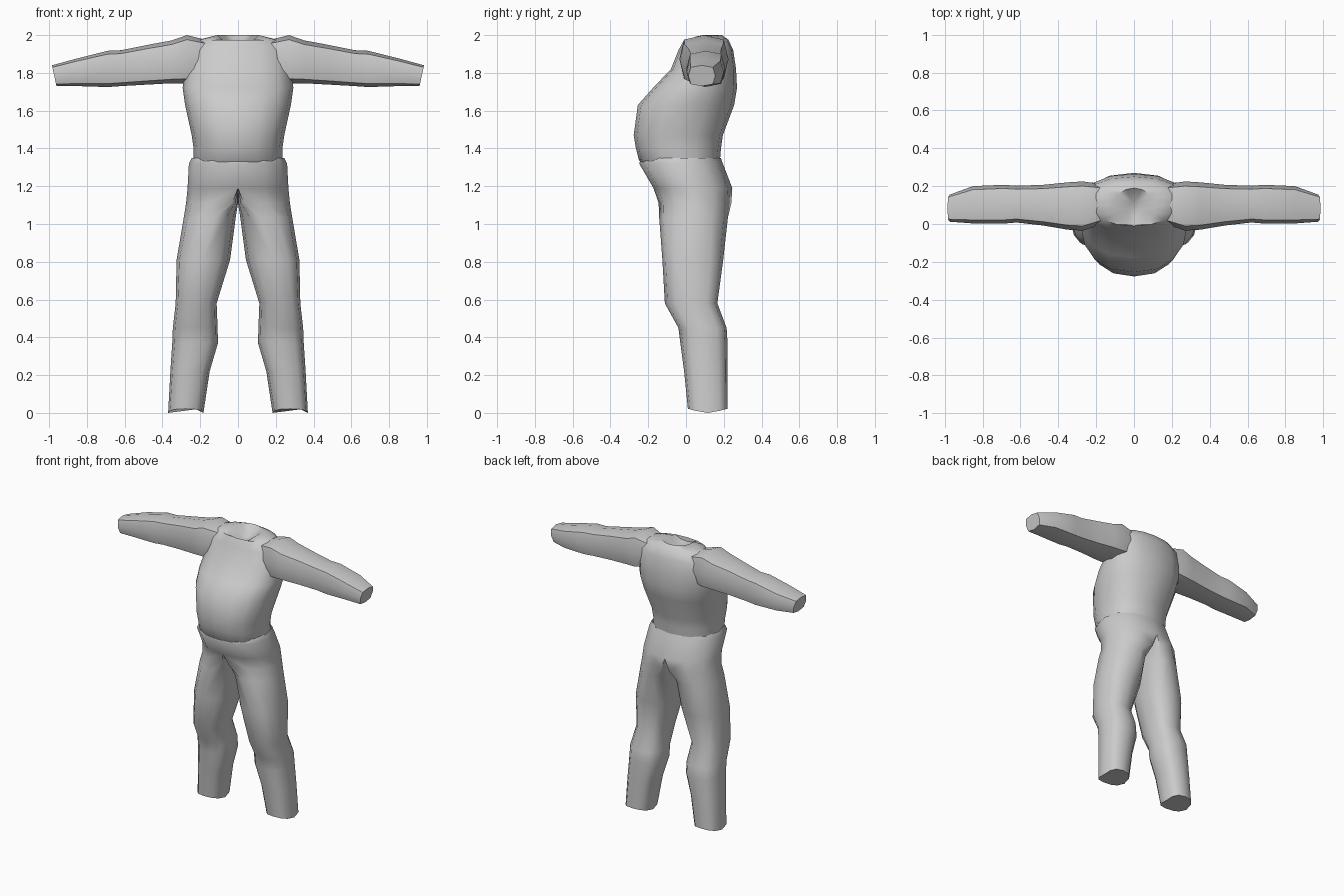
import bpy, bmesh
from math import sin, cos, pi, radians

if "Cube" in bpy.data.objects:
    bpy.data.objects.remove(bpy.data.objects["Cube"])

grey = bpy.data.materials.new("plain grey")
grey.diffuse_color = (0.6, 0.6, 0.6, 1)
grey.use_nodes = True
grey.node_tree.nodes["Principled BSDF"].inputs["Base Color"].default_value = grey.diffuse_color


def power(v, e):
    return (abs(v) ** e) * (1 if v >= 0 else -1)


def finish(name, bm):
    """Mirror across x, weld the centre line and shade smooth."""
    geo = bmesh.ops.duplicate(bm, geom=bm.verts[:] + bm.edges[:] + bm.faces[:])["geom"]
    for v in [g for g in geo if isinstance(g, bmesh.types.BMVert)]:
        v.co.x *= -1
    bmesh.ops.reverse_faces(bm, faces=[g for g in geo if isinstance(g, bmesh.types.BMFace)])
    bmesh.ops.remove_doubles(bm, verts=bm.verts[:], dist=0.0005)
    bmesh.ops.recalc_face_normals(bm, faces=bm.faces[:])
    mesh = bpy.data.meshes.new(name)
    bm.to_mesh(mesh)
    bm.free()
    mesh.materials.append(grey)
    ob = bpy.data.objects.new(name, mesh)
    bpy.context.collection.objects.link(ob)
    bpy.ops.object.select_all(action='DESELECT')
    ob.select_set(True)
    bpy.context.view_layer.objects.active = ob
    bpy.ops.object.shade_smooth_by_angle(angle=radians(60))


def loft(bm, rings, closed=True):
    """Skin a list of point rings; faces lying on the centre plane are skipped."""
    rows = [[bm.verts.new(p) for p in r] for r in rings]
    n = len(rows[0])
    for a, b in zip(rows, rows[1:]):
        for i in range(n if closed else n - 1):
            q = [a[i], a[(i + 1) % n], b[(i + 1) % n], b[i]]
            if any(v.co.x > 0.001 for v in q):
                bm.faces.new(q)
    return rows


# Torso: half rings from front centre to back centre (z, half width, front y, back y)
torso = [(1.28, .225, -.20, .17), (1.34, .235, -.25, .18), (1.40, .235, -.265, .185),
         (1.47, .245, -.277, .195), (1.63, .28, -.255, .255), (1.72, .293, -.175, .27),
         (1.82, .285, -.08, .265), (1.92, .27, -.04, .25), (1.975, .21, -.01, .225)]
rings = []
for z, a, yf, yb in torso:
    c, h = (yf + yb) / 2, (yb - yf) / 2
    ts = [-pi / 2 + pi * i / 8 for i in range(9)]
    rings.append([(a * power(cos(t), .85), c + h * power(sin(t), .9), z) for t in ts])
# V neckline, dipping at the front, with a sunken middle
rings.append([(.11 * cos(t), .09 + .10 * sin(t), 2.0 - .055 * max(0, -sin(t)) ** 2) for t in ts])
rings.append([(.03 * cos(t), .08 + .04 * sin(t), 1.935) for t in ts])
bm = bmesh.new()
rows = loft(bm, rings, closed=False)
bm.faces.new(rows[0])
bm.faces.new(rows[-1])
finish("torso", bm)

# Trousers: (z, inner x, centre x, outer x, front y, back y)
legs = [(1.35, 0, 0, .245, -.235, .185), (1.32, 0, 0, .26, -.248, .195),
        (1.19, 0, 0, .267, -.172, .245), (1.11, 0, .03, .275, -.145, .24),
        (1.035, .012, .12, .287, -.142, .222), (.81, .042, .185, .325, -.125, .197),
        (.58, .113, .222, .33, -.112, .166), (.45, .108, .226, .345, -.04, .215),
        (.37, .106, .228, .348, -.03, .22), (.22, .15, .253, .358, -.01, .22),
        (0, .183, .277, .37, .01, .22)]
rings = []
for z, xi, cx, xo, yf, yb in legs:
    c, h = (yf + yb) / 2, (yb - yf) / 2
    e = .9 if z > 1 else .75
    ring = []
    for i in range(12):
        t = -pi / 2 + pi * i / 6
        k = power(cos(t), e) if abs(cos(t)) > 1e-6 else 0
        x = cx + k * ((xo - cx) if k > 0 else (cx - xi))
        ring.append((x, c + h * power(sin(t), e), z + (.022 * abs(sin(t)) if z == 0 else 0)))
    rings.append(ring)
bm = bmesh.new()
rows = loft(bm, rings)
bm.faces.new(rows[-1])
finish("trousers", bm)

# Sleeves: (x, bottom z, top z, front y, back y)
arms = [(.17, 1.77, 1.975, .0, .21), (.27, 1.745, 2.0, -.035, .225), (.35, 1.745, 1.972, -.03, .22),
        (.48, 1.738, 1.948, -.008, .207), (.62, 1.73, 1.92, .008, .202),
        (.69, 1.725, 1.917, .002, .207), (.85, 1.73, 1.877, .003, .2), (.985, 1.73, 1.84, .012, .155)]
rings = []
for x, zl, zh, yf, yb in arms:
    ring = []
    for i in range(8):
        t = pi * i / 4
        u, w = power(cos(t), .6), power(sin(t), .6)
        slant = .012 * (w - 1) if x > .9 else 0
        ring.append((x + slant, (yf + yb) / 2 + u * (yb - yf) / 2, (zl + zh) / 2 + w * (zh - zl) / 2))
    rings.append(ring)
bm = bmesh.new()
rows = loft(bm, rings)
bm.faces.new(rows[0])
bm.faces.new(rows[-1])
finish("sleeves", bm)
